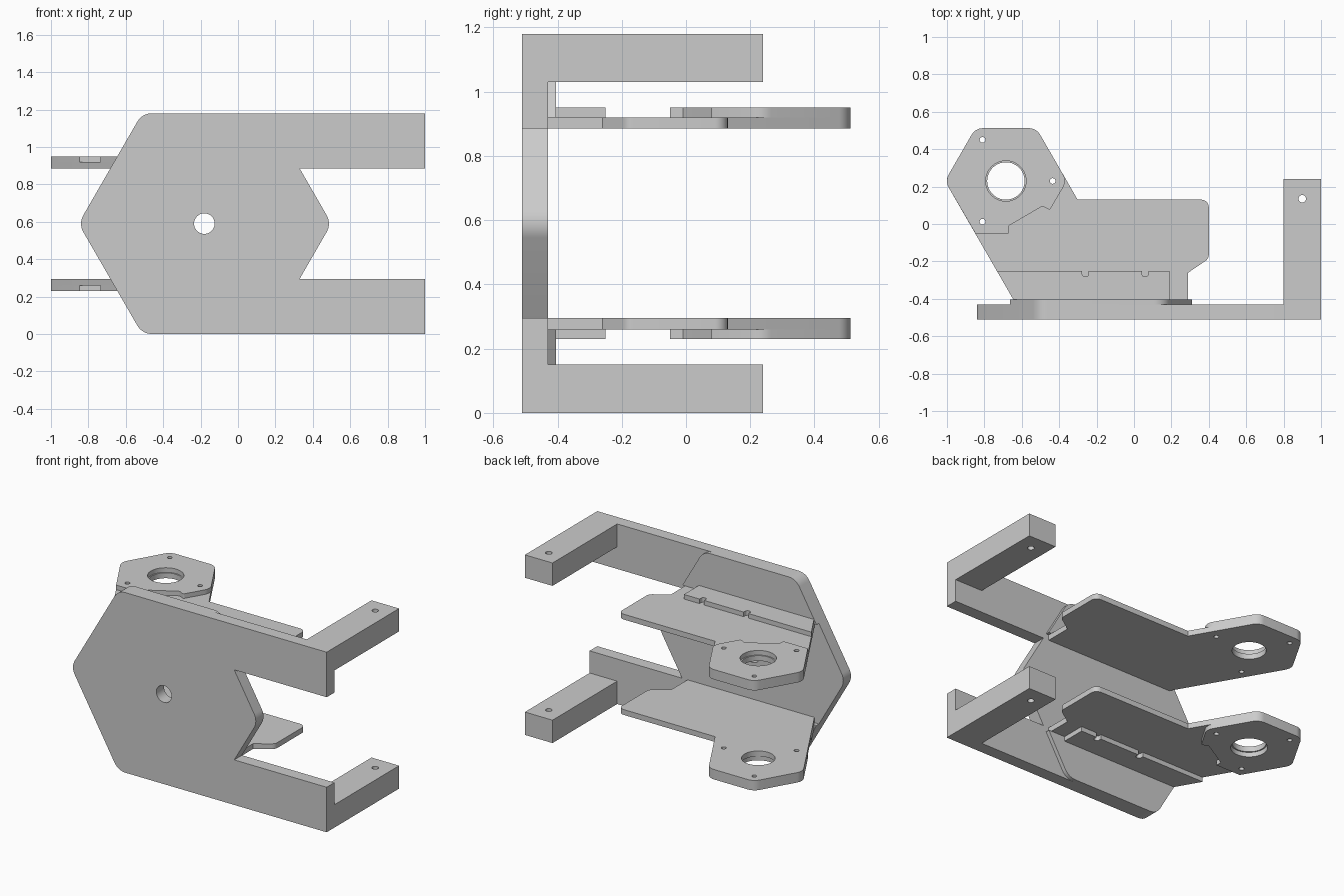
import bpy, bmesh, math
from mathutils import Vector

cube = bpy.data.objects.get("Cube")
if cube:
    bpy.data.objects.remove(cube, do_unlink=True)

grey = bpy.data.materials.new("plain grey")
grey.use_nodes = True
COLOUR = (0.6, 0.6, 0.6, 1)
grey.diffuse_color = COLOUR
for node in grey.node_tree.nodes:
    if node.type == 'BSDF_PRINCIPLED':
        node.inputs["Base Color"].default_value = COLOUR

HEIGHT = 1.18
MID = HEIGHT / 2
SLOPE = 1 / math.sqrt(3)


def rounded(corners, steps=8):
    """Replace each (x, y, radius) corner by an arc; (x, y) stays sharp."""
    out = []
    for i, c in enumerate(corners):
        p = Vector((c[0], c[1], 0))
        if len(c) == 2:
            out.append(p)
            continue
        radius = c[2]
        before, after = corners[i - 1], corners[(i + 1) % len(corners)]
        a = (Vector((before[0], before[1], 0)) - p).normalized()
        b = (Vector((after[0], after[1], 0)) - p).normalized()
        half = a.angle(b) / 2
        centre = p + (a + b).normalized() * radius / math.sin(half)
        reach = radius / math.tan(half)
        start = (p + a * reach - centre).normalized()
        end = (p + b * reach - centre).normalized()
        out += [centre + start.slerp(end, k / steps).normalized() * radius
                for k in range(steps + 1)]
    return out


def circle(x, y, r, n=40):
    return [Vector((x + r * math.cos(k * math.tau / n),
                    y + r * math.sin(k * math.tau / n), 0)) for k in range(n)]


def prism(name, corners, lo, hi, holes=(), upright=False, flip=False):
    """Extrude an outline with round holes; upright outlines lie in x-z."""
    curve = bpy.data.curves.new(name, 'CURVE')
    curve.dimensions = '2D'
    curve.fill_mode = 'BOTH'
    curve.extrude = (hi - lo) / 2
    for loop in [rounded(corners)] + [circle(*h) for h in holes]:
        spline = curve.splines.new('POLY')
        spline.points.add(len(loop) - 1)
        for point, co in zip(spline.points, loop):
            point.co = (co.x, co.y, 0, 1)
        spline.use_cyclic_u = True
    temp = bpy.data.objects.new(name + "_profile", curve)
    mesh = bpy.data.meshes.new_from_object(temp)
    bpy.data.objects.remove(temp)
    bpy.data.curves.remove(curve)

    bm = bmesh.new()
    bm.from_mesh(mesh)
    bmesh.ops.remove_doubles(bm, verts=bm.verts, dist=0.0001)
    for v in bm.verts:
        x, y, z = v.co
        z += (lo + hi) / 2
        v.co = (x, z, y) if upright else (x, y, z)
        if flip:
            v.co.z = HEIGHT - v.co.z
    bmesh.ops.recalc_face_normals(bm, faces=bm.faces)
    bm.to_mesh(mesh)
    bm.free()
    mesh.name = name
    mesh.materials.clear()
    mesh.materials.append(grey)
    mesh.shade_smooth()
    mesh.set_sharp_from_angle(angle=math.radians(30))
    obj = bpy.data.objects.new(name, mesh)
    bpy.context.collection.objects.link(obj)


# Upright front plate: hexagon with two long arms
LEFT, RIGHT = -0.853, 0.50
FRONT, BACK, PAD = -0.51, -0.43, -0.405
ARM = 0.295
top_x = LEFT + MID * SLOPE
notch_x = RIGHT - (MID - ARM) * SLOPE
prism("front_plate", [
    (LEFT, MID, 0.09), (top_x, 0, 0.09), (1, 0), (1, ARM), (notch_x, ARM),
    (RIGHT, MID, 0.09), (notch_x, HEIGHT - ARM), (1, HEIGHT - ARM),
    (1, HEIGHT), (top_x, HEIGHT, 0.09)],
    FRONT, BACK, [(-0.18, MID, 0.055)], upright=True)

# Motor hexagon shared by the shelf and its raised mount
CX, CY, R = -0.685, 0.23, 0.326
H = R * math.sqrt(3) / 2
hex_side = [(CX - R, CY, 0.07), (CX - R / 2, CY + H, 0.07), (CX + R / 2, CY + H, 0.07)]
screws = [(-0.81, 0.45, 0.015), (-0.81, 0.012, 0.015), (-0.435, CY, 0.015)]


def left_edge(y):
    return CX - R + (CY - y) * SLOPE


# Notched strip outline
STRIP = -0.25
strip = [(left_edge(STRIP), STRIP)]
for x in (-0.26, 0.06):
    strip += [(x - 0.017, STRIP), (x - 0.017, STRIP - 0.032, 0.015),
              (x + 0.017, STRIP - 0.032, 0.015), (x + 0.017, STRIP)]
strip += [(0.19, STRIP), (0.19, PAD), (left_edge(PAD), PAD)]

LOW, STEP, HIGH = 0.885, 0.92, 0.95
for side, flip in (("upper", False), ("lower", True)):
    # Shelf with angled motor end
    prism(side + "_shelf", hex_side + [
        (CX + R + 0.1 * SLOPE, 0.13), (0.40, 0.13, 0.04), (0.40, -0.185, 0.04),
        (0.29, -0.26), (0.29, BACK), (left_edge(BACK), BACK)],
        LOW, STEP, [(CX, CY, 0.1)] + screws, flip=flip)
    # Raised motor mount
    prism(side + "_motor_mount", hex_side + [
        (CX + R, CY, 0.07), (-0.45, 0.075, 0.01), (-0.49, 0.095, 0.01),
        (-0.67, -0.01), (-0.67, -0.05), (left_edge(-0.05) + 0.001, -0.05)],
        STEP, HIGH, [(CX, CY, 0.108)] + screws, flip=flip)
    # Notched stiffening strip
    prism(side + "_strip", strip, STEP, HIGH, flip=flip)
    # Thickened pad between shelf and plate edge
    rise = (STEP - MID) * SLOPE
    prism(side + "_pad", [
        (LEFT + rise, STEP), (RIGHT - rise, STEP),
        (RIGHT - MID * SLOPE, HEIGHT, 0.09), (top_x, HEIGHT, 0.09)],
        BACK, PAD, upright=True, flip=flip)
    # Finger reaching back from the arm end
    prism(side + "_finger", [(0.8, BACK), (1, BACK), (1, 0.24), (0.8, 0.24)],
          1.03, HEIGHT, [(0.9, 0.135, 0.02)], flip=flip)
